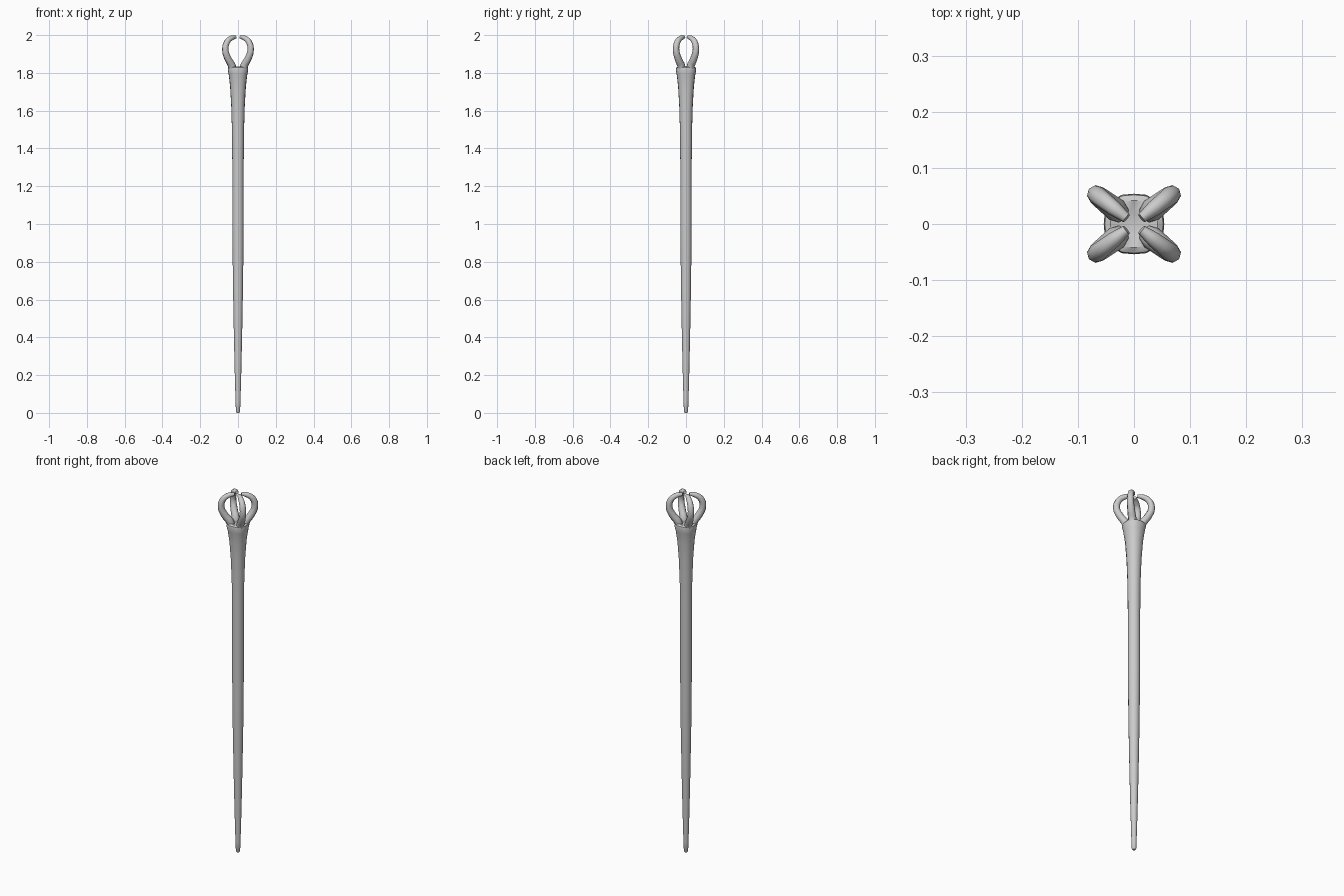
import bpy, bmesh
from math import sin, cos, pi, radians

if "Cube" in bpy.data.objects:
    bpy.data.objects.remove(bpy.data.objects["Cube"])

SIDES = 16


def ring(bm, r, z, n):
    # superellipse ring: n = 2 is a circle, larger is squarer
    verts = []
    for i in range(SIDES):
        a = 2 * pi * i / SIDES
        k = (abs(cos(a)) ** n + abs(sin(a)) ** n) ** (-1 / n)
        verts.append(bm.verts.new((r * k * cos(a), r * k * sin(a), z)))
    return verts


def smooth(obj, angle):
    bpy.ops.object.select_all(action='DESELECT')
    obj.select_set(True)
    bpy.context.view_layer.objects.active = obj
    bpy.ops.object.shade_smooth_by_angle(angle=radians(angle))


# Shaft: tapered pole flaring into a squarish socket (radius, height, squareness)
profile = [(0.007, 0, 2), (0.011, 0.006, 2), (0.013, 0.06, 2), (0.017, 0.2, 2),
           (0.022, 0.42, 2), (0.027, 0.7, 2), (0.030, 1.0, 2), (0.030, 1.3, 2),
           (0.032, 1.5, 2), (0.036, 1.63, 2.1), (0.042, 1.73, 2.3),
           (0.049, 1.79, 2.5), (0.054, 1.815, 2.6), (0.052, 1.828, 2.6),
           (0.042, 1.834, 2.6), (0.02, 1.826, 2.4)]
bm = bmesh.new()
rings = [ring(bm, *p) for p in profile]
for a, b in zip(rings, rings[1:]):
    for i in range(SIDES):
        j = (i + 1) % SIDES
        bm.faces.new((a[i], a[j], b[j], b[i]))
bm.faces.new(rings[0][::-1])
bm.faces.new(rings[-1])
mesh = bpy.data.meshes.new("shaft")
bm.to_mesh(mesh)
bm.free()
shaft = bpy.data.objects.new("shaft", mesh)
bpy.context.collection.objects.link(shaft)
smooth(shaft, 50)

# Claws: four curved prongs closing at the top (distance out, height, thickness)
path = [(0.034, 1.79, 0.018), (0.040, 1.835, 0.021), (0.066, 1.873, 0.019),
        (0.085, 1.92, 0.017), (0.074, 1.963, 0.016), (0.045, 1.984, 0.014),
        (0.017, 1.990, 0.009)]
for name, sx, sy in (("front_right", 1, -1), ("front_left", -1, -1),
                     ("back_right", 1, 1), ("back_left", -1, 1)):
    cu = bpy.data.curves.new("claw_" + name, 'CURVE')
    cu.dimensions = '3D'
    cu.bevel_depth = 1
    cu.bevel_resolution = 2
    cu.resolution_u = 4
    cu.use_fill_caps = True
    sp = cu.splines.new('BEZIER')
    sp.bezier_points.add(len(path) - 1)
    for p, (r, z, t) in zip(sp.bezier_points, path):
        p.co = (sx * r * cos(radians(38)), sy * r * sin(radians(38)), z)
        p.radius = t
        p.handle_left_type = p.handle_right_type = 'AUTO'
    claw = bpy.data.objects.new("claw_" + name, cu)
    bpy.context.collection.objects.link(claw)
    bpy.ops.object.select_all(action='DESELECT')
    claw.select_set(True)
    bpy.context.view_layer.objects.active = claw
    bpy.ops.object.convert(target='MESH')
    smooth(bpy.context.view_layer.objects.active, 50)
